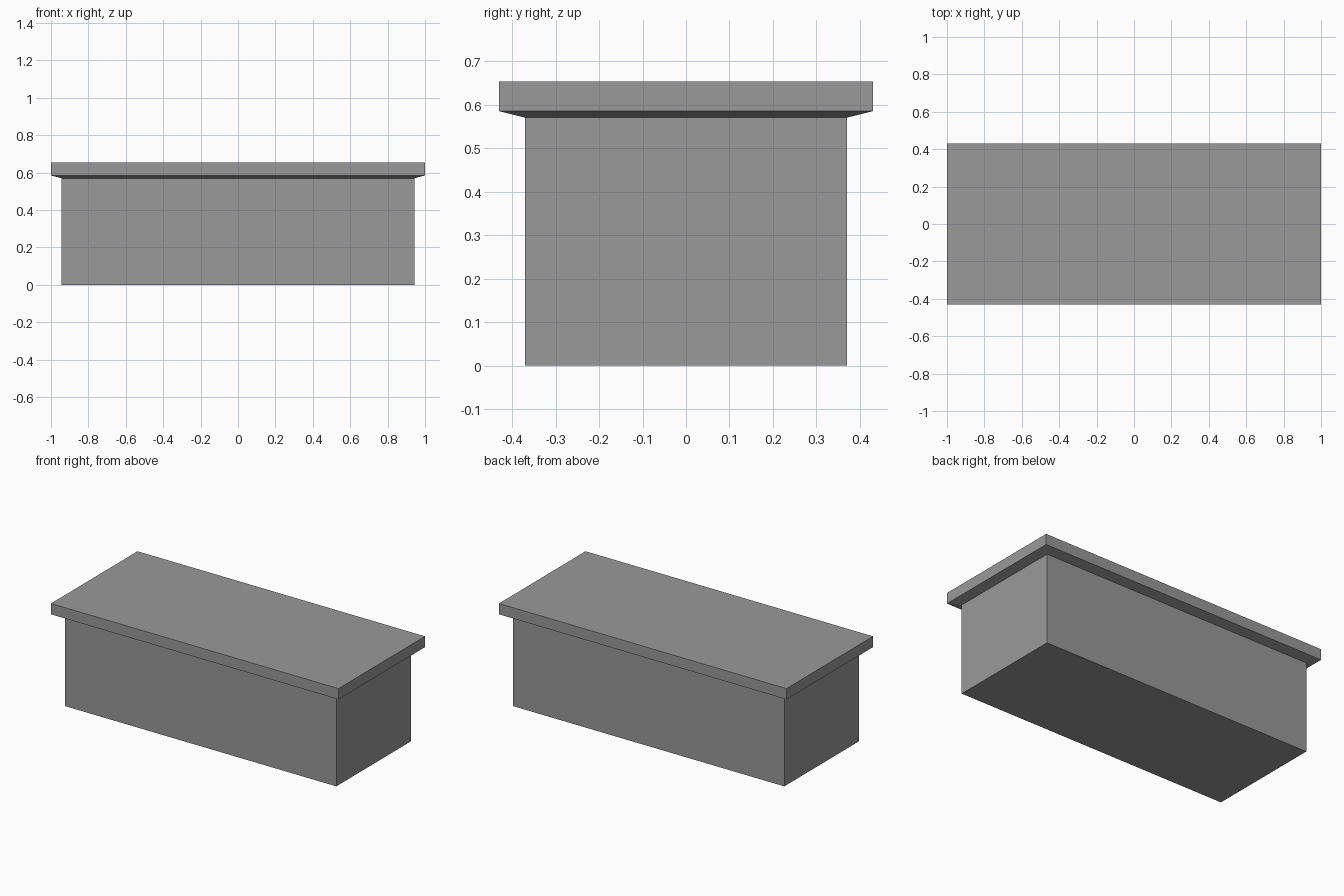
import bpy
import bmesh

cube = bpy.data.objects.get("Cube")
if cube:
    bpy.data.objects.remove(cube, do_unlink=True)

# Single stone grey
grey = bpy.data.materials.new("stone_grey")
grey.use_nodes = True
colour = (0.32, 0.32, 0.32, 1)
grey.diffuse_color = colour
grey.node_tree.nodes["Principled BSDF"].inputs["Base Color"].default_value = colour


def loft(name, rings, cap_bottom, cap_top):
    """Join rectangular rings (half width, half depth, height) into a part."""
    bm = bmesh.new()
    loops = [[bm.verts.new((sx * w, sy * d, z))
              for sx, sy in ((-1, -1), (1, -1), (1, 1), (-1, 1))]
             for w, d, z in rings]
    for low, high in zip(loops, loops[1:]):
        for i in range(4):
            j = (i + 1) % 4
            bm.faces.new((low[i], low[j], high[j], high[i]))
    if cap_bottom:
        bm.faces.new(loops[0][::-1])
    if cap_top:
        bm.faces.new(loops[-1])
    mesh = bpy.data.meshes.new(name)
    bm.to_mesh(mesh)
    bm.free()
    mesh.materials.append(grey)
    obj = bpy.data.objects.new(name, mesh)
    bpy.context.collection.objects.link(obj)
    return obj


BODY_W, BODY_D, BODY_TOP = 0.943, 0.37, 0.57
LID_W, LID_D, LID_BASE, LID_TOP = 1.0, 0.43, 0.585, 0.653

# Box body, open where the lid sits
loft("body", [(BODY_W, BODY_D, 0), (BODY_W, BODY_D, BODY_TOP)], True, False)

# Overhanging lid with a sloped underside
loft("lid", [(BODY_W, BODY_D, BODY_TOP), (LID_W, LID_D, LID_BASE),
             (LID_W, LID_D, LID_TOP)], False, True)
